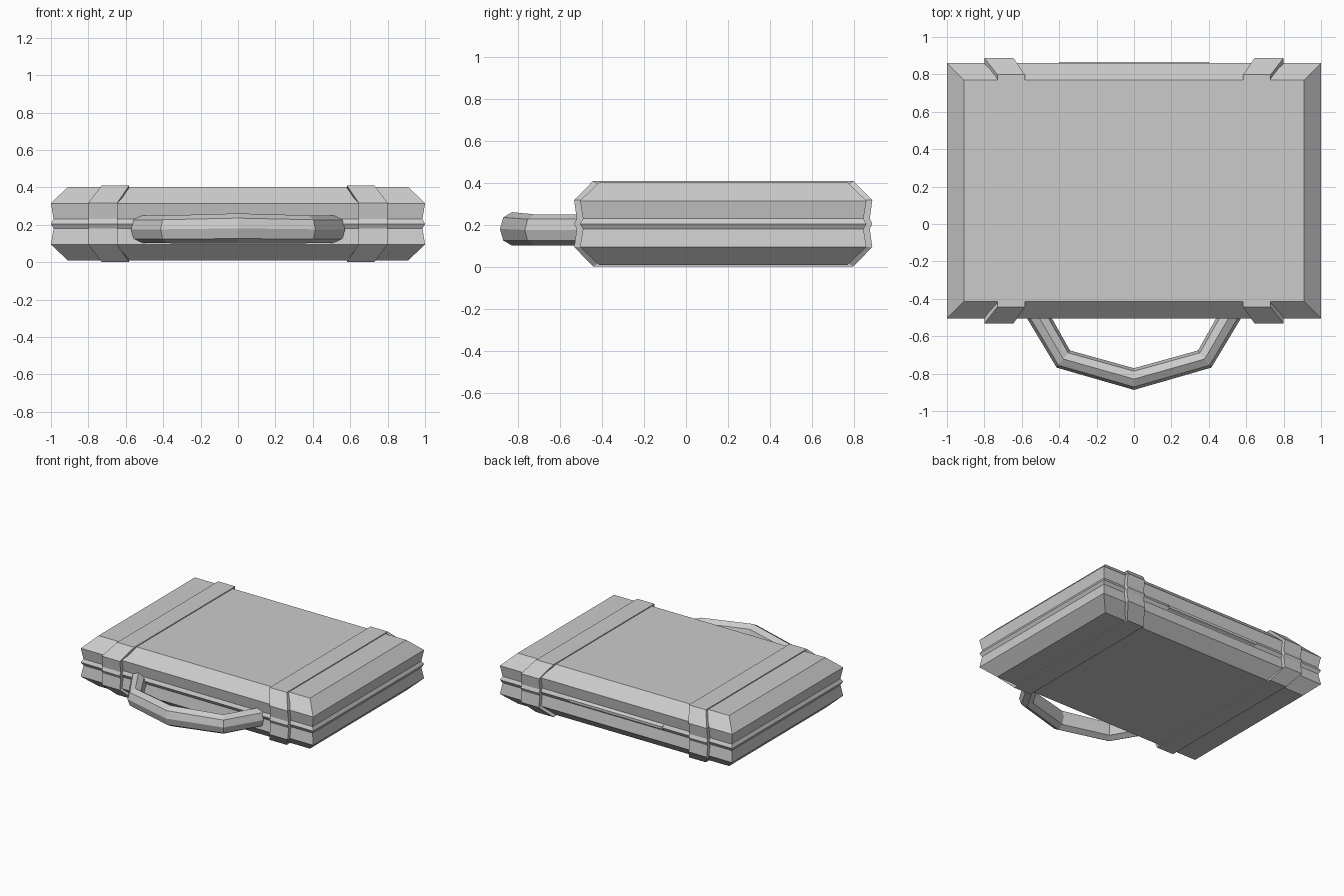
import bpy
from mathutils import Vector

if "Cube" in bpy.data.objects:
    bpy.data.objects.remove(bpy.data.objects["Cube"])


def make_object(name, verts, faces, mirror=False):
    mesh = bpy.data.meshes.new(name)
    mesh.from_pydata([tuple(v) for v in verts], [], faces)
    obj = bpy.data.objects.new(name, mesh)
    bpy.context.collection.objects.link(obj)
    if mirror:
        obj.modifiers.new("Mirror", 'MIRROR').use_axis[0] = True
    return obj


def bridge(rings, closed=False, caps=True):
    """Join equal-length rings of points with quads."""
    n, count = len(rings[0]), len(rings)
    verts = [p for ring in rings for p in ring]
    faces = []
    for r in range(count if closed else count - 1):
        a, b = r * n, ((r + 1) % count) * n
        for i in range(n):
            j = (i + 1) % n
            faces.append((a + i, a + j, b + j, b + i))
    if caps and not closed:
        faces.append(tuple(reversed(range(n))))
        faces.append(tuple(range((count - 1) * n, count * n)))
    return verts, faces


# Case body: rectangular rings stacked along a (inset, height) profile
Y0, Y1 = -0.505, 0.86
profile = [(0.09, 0.01), (0.0, 0.095), (0.014, 0.18), (0.0, 0.205),
           (0.014, 0.23), (0.0, 0.315), (0.09, 0.403)]
rings = [[(-1 + d, Y0 + d, z), (1 - d, Y0 + d, z),
          (1 - d, Y1 - d, z), (-1 + d, Y1 - d, z)] for d, z in profile]
make_object("case_body", *bridge(rings))

# Straps: band around the case that steps outward below each chamfer
strap = [(0.09, 0.002), (0.0, 0.095), (0.012, 0.18), (0.0, 0.205),
         (0.012, 0.23), (0.0, 0.318), (0.09, 0.41)]
T = 0.028


def strap_ring(inset, d, z):
    """Four-corner sections of the band on the front and back walls."""
    x0, x1 = (0.583, 0.73) if inset else (0.645, 0.80)
    zi = z + (0.03 if z < 0.05 else -0.03 if z > 0.38 else 0)
    sections = []
    for y, s in ((Y0 - T + d, 1), (Y1 + T - d, -1)):
        yi = y + s * 0.05
        sections.append([(x0, y, z), (x1, y, z), (x1, yi, zi), (x0, yi, zi)])
    return sections


pairs = [strap_ring(d > 0.05, d, z) for d, z in strap]
loop = [p[0] for p in pairs] + [p[1] for p in reversed(pairs)]
verts, faces = bridge(loop, closed=True)
make_object("strap", verts, [tuple(reversed(f)) for f in faces], mirror=True)

# Handle: eight-sided section swept along a bent path
path = [Vector(p) for p in ((-0.522, -0.475, 0.176), (-0.378, -0.722, 0.176),
                            (0, -0.829, 0.181),
                            (0.378, -0.722, 0.176), (0.522, -0.475, 0.176))]
section = [(0.058, 0), (0.042, 0.055), (0, 0.08), (-0.042, 0.055),
           (-0.058, 0), (-0.042, -0.055), (0, -0.08), (0.042, -0.055)]
rings = []
for i, p in enumerate(path):
    before = (p - path[i - 1]).normalized() if i else None
    after = (path[i + 1] - p).normalized() if i < len(path) - 1 else None
    tangent = ((before or after) + (after or before)).normalized()
    side = tangent.cross(Vector((0, 0, 1))).normalized()
    height = 1.0 if i == 2 else 0.93
    rings.append([p + side * u + Vector((0, 0, v * height)) for u, v in section])
verts, faces = bridge(rings)
make_object("handle", verts, [tuple(reversed(f)) for f in faces])

# Hinge: slim raised strip along the back seam
rings = [[(x, 0.84, 0.18), (x, 0.84, 0.23), (x, 0.866, 0.215), (x, 0.866, 0.195)]
         for x in (-0.4, 0.4)]
verts, faces = bridge(rings)
make_object("hinge", verts, [tuple(reversed(f)) for f in faces])

# Make every part's normals point outward
import bmesh
for obj in bpy.context.collection.objects:
    bm = bmesh.new()
    bm.from_mesh(obj.data)
    bmesh.ops.recalc_face_normals(bm, faces=bm.faces)
    bm.to_mesh(obj.data)
    bm.free()
